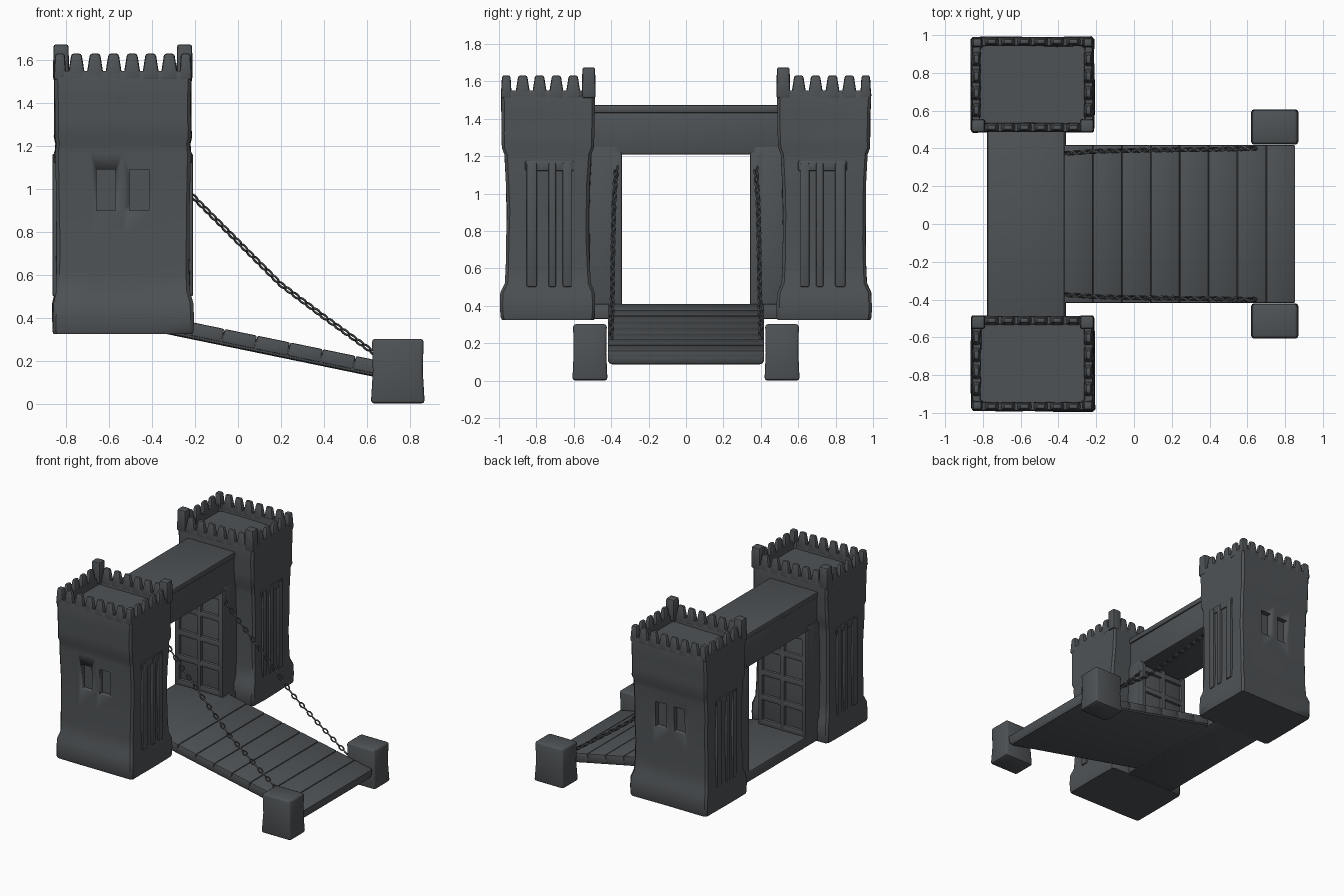
import bpy, bmesh, math
from mathutils import Vector, Matrix, noise

if "Cube" in bpy.data.objects:
    bpy.data.objects.remove(bpy.data.objects["Cube"])

stone = bpy.data.materials.new("dark slate grey")
stone.diffuse_color = (0.078, 0.086, 0.092, 1)
stone.use_nodes = True
stone.node_tree.nodes["Principled BSDF"].inputs["Base Color"].default_value = stone.diffuse_color


def finish(bm, name, angle=35):
    bmesh.ops.recalc_face_normals(bm, faces=bm.faces)
    me = bpy.data.meshes.new(name)
    bm.to_mesh(me)
    bm.free()
    me.materials.append(stone)
    ob = bpy.data.objects.new(name, me)
    bpy.context.collection.objects.link(ob)
    bpy.ops.object.select_all(action='DESELECT')
    ob.select_set(True)
    bpy.context.view_layer.objects.active = ob
    bpy.ops.object.shade_smooth_by_angle(angle=math.radians(angle))
    return ob


def add_box(bm, x, y, z, bevel=0.0, top=1.0, mat=None):
    """Box from (min, max) ranges, optional taper of the top, bevel and transform."""
    t = bmesh.new()
    bmesh.ops.create_cube(t, size=1)
    for v in t.verts:
        k = top if v.co.z > 0 else 1.0
        v.co = Vector(((x[0] + x[1]) / 2 + v.co.x * k * (x[1] - x[0]),
                       (y[0] + y[1]) / 2 + v.co.y * k * (y[1] - y[0]),
                       z[0] if v.co.z < 0 else z[1]))
    if bevel:
        bmesh.ops.bevel(t, geom=t.edges[:], offset=bevel, segments=2, profile=0.5,
                        affect='EDGES', clamp_overlap=True)
    if mat:
        t.transform(mat)
    me = bpy.data.meshes.new("tmp")
    t.to_mesh(me)
    t.free()
    bm.from_mesh(me)
    bpy.data.meshes.remove(me)


def span(s, a, b):
    return (min(s * a, s * b), max(s * a, s * b))


CX, CY = -0.537, 0.738


def tower(s, side):
    # Tower body: a stack of softly uneven rectangular rings, ending in the sunken roof
    rings = [(0.325, .322, .246), (0.34, .327, .252), (0.40, .328, .254), (0.47, .326, .250),
             (0.52, .314, .228), (0.62, .311, .223), (0.75, .309, .221), (0.90, .309, .221),
             (1.05, .312, .224), (1.17, .315, .230), (1.21, .312, .232), (1.245, .320, .245),
             (1.32, .318, .246), (1.43, .317, .247), (1.53, .320, .250), (1.55, .316, .246),
             (1.55, .278, .208), (1.50, .274, .204)]
    bm = bmesh.new()
    loops = []
    for z, hx, hy in rings:
        pts = []
        c = 0.015
        ts = [-1, -.5, 0, .5, 1]
        pts += [(t * (hx - c), -hy) for t in ts]
        pts += [(hx, t * (hy - c)) for t in ts]
        pts += [(-t * (hx - c), hy) for t in ts]
        pts += [(-hx, -t * (hy - c)) for t in ts]
        loop = []
        for px, py in pts:
            n = noise.noise_vector(Vector((px * 5, py * 5 + 9 * s, z * 5))) * 0.007
            loop.append(bm.verts.new((CX + px + n.x, s * CY + py + n.y, z)))
        loops.append(loop)
    for a, b in zip(loops, loops[1:]):
        for i in range(len(a)):
            j = (i + 1) % len(a)
            bm.faces.new((a[i], a[j], b[j], b[i]))
    bm.faces.new(loops[0][::-1])
    bm.faces.new(loops[-1])
    body = finish(bm, side + "_tower", 40)

    # Two window slots in the outer face
    bm = bmesh.new()
    for x0 in (-0.66, -0.505):
        add_box(bm, (x0, x0 + 0.09), span(s, 0.925, 1.1), (0.90, 1.09))
    cut = finish(bm, side + "_window_cutter")
    cut.hide_render = True
    cut.hide_viewport = True
    mod = body.modifiers.new("windows", 'BOOLEAN')
    mod.operation = 'DIFFERENCE'
    mod.object = cut

    # Upright ribs on the two wide faces
    bm = bmesh.new()
    for d in (-1, 1):
        for y, w in ((0.635, .024), (0.715, .020), (0.825, .028)):
            xs = sorted((CX + d * 0.29, CX + d * 0.328))
            add_box(bm, xs, span(s, y - w, y + w), (0.50, 1.165), 0.008)
        xs = sorted((CX + d * 0.29, CX + d * 0.322))
        add_box(bm, xs, span(s, 0.60, 0.86), (1.12, 1.175), 0.008)
    finish(bm, side + "_tower_ribs")

    # Battlement teeth, with taller posts on the inner corners
    bm = bmesh.new()
    hx, hy = 0.297, 0.228

    def tooth(x, y, wx, wy, h, top):
        add_box(bm, (x - wx, x + wx), (y - wy, y + wy), (1.51, h), 0.012, top)
    for i in range(6):
        x = CX - 0.216 + i * 0.0865
        for d in (-1, 1):
            tooth(x, s * CY + d * hy, 0.043, 0.025, 1.632, 0.55)
    for i in range(4):
        y = s * CY - 0.135 + i * 0.09
        for d in (-1, 1):
            tooth(CX + d * hx, y, 0.025, 0.043, 1.632, 0.55)
    for d in (-1, 1):
        tooth(CX + d * 0.288, s * (CY - 0.218), 0.038, 0.037, 1.675, 0.92)
        tooth(CX + d * 0.293, s * (CY + 0.223), 0.030, 0.030, 1.632, 0.75)
    finish(bm, side + "_battlements")


def gate_pillar(s, side):
    # Pillar beside the opening, with a grid of raised bars on its inner face
    bm = bmesh.new()
    add_box(bm, (-0.775, -0.375), span(s, 0.365, 0.53), (0.36, 1.25), 0.008)
    for x in (-0.76, -0.575, -0.39):
        add_box(bm, (x - 0.018, x + 0.018), span(s, 0.343, 0.40), (0.38, 1.22), 0.006)
    for z in (0.43, 0.62, 0.81, 1.00, 1.17):
        add_box(bm, (-0.77, -0.38), span(s, 0.345, 0.40), (z - 0.022, z + 0.022), 0.006)
    finish(bm, side + "_gate_pillar")


def foot_block(s, side):
    # Block at the far end of the drawbridge
    bm = bmesh.new()
    add_box(bm, (0.62, 0.87), span(s, 0.42, 0.607), (0, 0.302), 0.015, 0.96)
    bmesh.ops.subdivide_edges(bm, edges=bm.edges[:], cuts=1, use_grid_fill=True)
    for v in bm.verts:
        if 0.02 < v.co.z < 0.28:
            k = 1 - 0.05 * math.sin(v.co.z / 0.30 * math.pi)
            v.co.x = 0.745 + (v.co.x - 0.745) * k
            v.co.y = s * 0.513 + (v.co.y - s * 0.513) * k
    finish(bm, side + "_foot_block", 45)


def chain_links(s, side):
    # Chain: alternating oval links along a slightly sagging path
    path = [Vector(p) for p in ((-0.39, s * 0.372, 1.15), (-0.2, s * 0.385, 0.955),
                                (0, s * 0.39, 0.755), (0.2, s * 0.393, 0.555),
                                (0.4, s * 0.395, 0.405), (0.65, s * 0.40, 0.225))]
    lens = [(b - a).length for a, b in zip(path, path[1:])]
    total, n = sum(lens), 34
    bm = bmesh.new()
    for i in range(n):
        d = (i + 0.5) / n * total
        k = 0
        while d > lens[k]:
            d -= lens[k]
            k += 1
        tang = (path[k + 1] - path[k]).normalized()
        pos = path[k] + tang * d
        rot = tang.to_track_quat('X', 'Z').to_matrix().to_4x4()
        m = Matrix.Translation(pos) @ rot @ Matrix.Rotation(math.radians(45 + 90 * (i % 2)), 4, 'X')
        rows = []
        for a in range(10):
            u = a / 10 * math.tau
            c = Vector((0.021 * math.cos(u), 0.012 * math.sin(u), 0))
            o = Vector((math.cos(u), math.sin(u), 0))
            rows.append([bm.verts.new(m @ (c + o * 0.0055 * math.cos(w) +
                                           Vector((0, 0, 0.0055 * math.sin(w)))))
                         for w in (q / 6 * math.tau for q in range(6))])
        for a in range(10):
            r0, r1 = rows[a], rows[(a + 1) % 10]
            for q in range(6):
                bm.faces.new((r0[q], r1[q], r1[(q + 1) % 6], r0[(q + 1) % 6]))
    finish(bm, side + "_chain", 60)


for s, side in ((1, "back"), (-1, "front")):
    tower(s, side)
    gate_pillar(s, side)
    foot_block(s, side)
    chain_links(s, side)

# Beam over the gate, with a thin lip along the top
bm = bmesh.new()
add_box(bm, (-0.768, -0.378), (-0.53, 0.53), (1.208, 1.45), 0.01)
add_box(bm, (-0.777, -0.368), (-0.53, 0.53), (1.43, 1.473), 0.01)
finish(bm, "gate_beam")

# Threshold slab between the towers
bm = bmesh.new()
add_box(bm, (-0.777, -0.36), (-0.53, 0.53), (0.33, 0.41), 0.01)
finish(bm, "gate_threshold")

# Sloping drawbridge: under slab, cross planks
slope = Matrix.Translation((-0.37, 0, 0.408)) @ Matrix.Rotation(math.atan(0.206), 4, 'Y')
bm = bmesh.new()
add_box(bm, (-0.01, 1.25), (-0.415, 0.415), (-0.075, -0.012), 0.02, 1, slope)
for i in range(8):
    a = i * 1.25 / 8
    add_box(bm, (a + 0.001, a + 1.25 / 8 - 0.001), (-0.418, 0.418), (-0.06, 0.003), 0.007, 1, slope)
finish(bm, "drawbridge")
